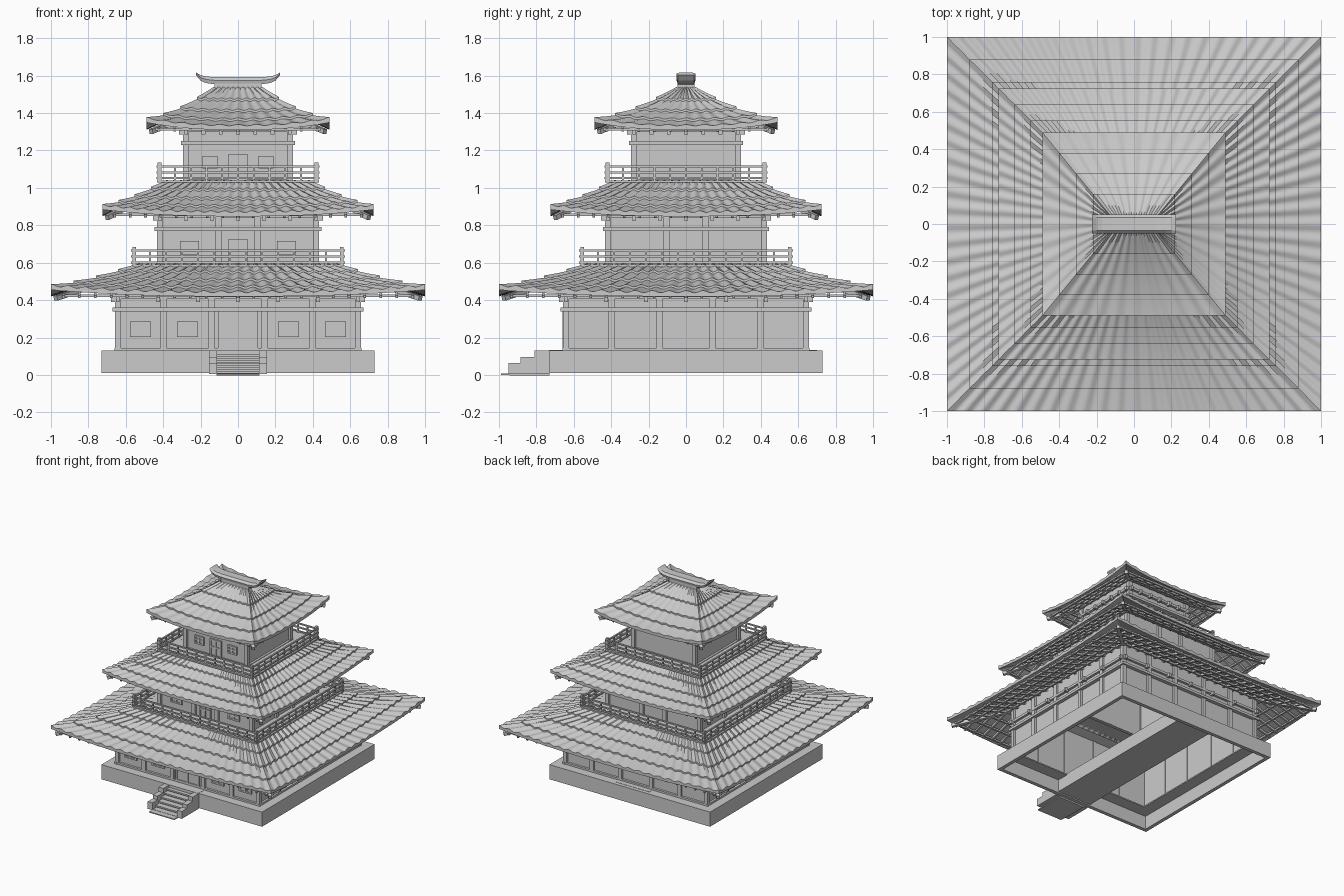
import bpy, bmesh, math
from mathutils import Vector, Matrix

if "Cube" in bpy.data.objects:
    bpy.data.objects.remove(bpy.data.objects["Cube"])

TURN = [Matrix.Rotation(k * math.pi / 2, 4, 'Z') for k in range(4)]


def finish(name, bm, smooth=False):
    bmesh.ops.remove_doubles(bm, verts=bm.verts, dist=0.00005)
    bmesh.ops.recalc_face_normals(bm, faces=bm.faces)
    me = bpy.data.meshes.new(name)
    bm.to_mesh(me)
    bm.free()
    ob = bpy.data.objects.new(name, me)
    bpy.context.collection.objects.link(ob)
    if smooth:
        bpy.ops.object.select_all(action='DESELECT')
        ob.select_set(True)
        bpy.context.view_layer.objects.active = ob
        bpy.ops.object.shade_smooth_by_angle(angle=math.radians(35))
    return ob


def box(bm, x0, x1, y0, y1, z0, z1, m=Matrix()):
    t = Matrix.Translation(((x0 + x1) / 2, (y0 + y1) / 2, (z0 + z1) / 2))
    s = Matrix.Diagonal((x1 - x0, y1 - y0, z1 - z0, 1))
    bmesh.ops.create_cube(bm, size=1, matrix=m @ t @ s)


def beam(bm, p, q, w, h, m=Matrix()):
    p, q = Vector(p), Vector(q)
    r = (q - p).to_track_quat('Y', 'Z').to_matrix().to_4x4()
    s = Matrix.Diagonal((w, (q - p).length, h, 1))
    bmesh.ops.create_cube(bm, size=1, matrix=m @ Matrix.Translation((p + q) / 2) @ r @ s)


def square_ring(bm, r, thick, z0, z1):
    # four mitre-free boxes forming a square frame, outer half width r
    for m in TURN:
        box(bm, -r, r - thick, -r, -r + thick, z0, z1, m)


def roof(name, ro, z0, ax, ay, z1, lift, waves, rows, wall, bend, amp):
    def curve(t):
        return z0 + (z1 - z0) * ((1 - bend) * t + bend * t * t)

    # profile lines: underside, eave lip, then overlapping tile rows
    lip = 0.012
    lines = [(0.9, -0.025, 0), (0.45, -0.025, 0), (0.0, -0.025, 0), (0.0, -0.02, 1), (0.0, 0.0, 1)]
    for k in range(rows):
        for s in (0.33, 0.66, 1.0):
            t = (k + s) / rows
            lines.append((t, -lip * s, 1))
        if k < rows - 1:
            lines.append((t, 0.0, 1))
    bm = bmesh.new()
    n = waves * 6
    for k, m in enumerate(TURN):
        la, da = (ax, ay) if k % 2 == 0 else (ay, ax)
        grid = []
        for t, dz, wavy in lines:
            row = []
            for i in range(n + 1):
                u = 2 * i / n - 1
                z = curve(t) + dz + lift * abs(u) ** 2.5 * (1 - t) ** 1.5
                z += wavy * amp * math.cos(2 * math.pi * waves * i / n)
                x, y = u * (ro + (la - ro) * t), -(ro + (da - ro) * t)
                row.append(bm.verts.new(m @ Vector((x, y, z))))
            grid.append(row)
        for a, b in zip(grid, grid[1:]):
            for i in range(n):
                bm.faces.new((a[i], a[i + 1], b[i + 1], b[i]))
    finish(name + "_tiles", bm, True)

    # rafters, purlins and hip beams below the eaves
    def under(r):
        return curve((ro - r) / (ro - ay)) - 0.033

    bm = bmesh.new()
    end = ro - 0.025
    count = int(2 * ro / 0.085)
    for m in TURN:
        for i in range(count):
            x = -end + 2 * end * (i + 0.5) / count
            r = max(wall, abs(x))
            if end - r > 0.03:
                beam(bm, (x, -r, under(r)), (x, -end, under(end)), 0.014, 0.016, m)
        for f in (0.12, 0.38, 0.65, 0.93):
            r = wall + (end - wall) * f
            beam(bm, (-r, -r, under(r)), (r, -r, under(r)), 0.014, 0.014, m)
        beam(bm, (wall, -wall, under(wall)), (end, -end, under(end) - 0.008), 0.026, 0.026, m)
    finish(name + "_rafters", bm)


def storey(name, r, z0, z1, zbeam, zbracket, posts):
    # open walls with columns, tie beam and small bracket blocks
    bm = bmesh.new()
    square_ring(bm, r - 0.02, 0.01, z0, z1)
    finish(name + "_walls", bm)
    bm = bmesh.new()
    c = r - 0.018
    for m in TURN:
        for p in posts:
            box(bm, p * c - 0.016, p * c + 0.016, -c - 0.016, -c + 0.016, z0, z1, m)
        box(bm, -r - 0.01, r + 0.01, -r - 0.01, -r + 0.02, zbeam - 0.01, zbeam + 0.01, m)
        box(bm, -r, r, -r, -r + 0.02, zbracket, zbracket + 0.02, m)
        box(bm, -r, r, -r + 0.002, -r + 0.02, z0, z0 + 0.015, m)
        for i in range(7):
            x = -c + 2 * c * i / 6
            box(bm, x - 0.01, x + 0.01, -r - 0.02, -r + 0.01, zbracket - 0.015, zbracket + 0.015, m)
    finish(name + "_frame", bm)


def railing(name, r, z, inner):
    bm = bmesh.new()
    square_ring(bm, r + 0.012, r + 0.012 - inner, z - 0.012, z)
    finish(name + "_floor", bm)
    bm = bmesh.new()
    n = round(2 * r / 0.085)
    for m in TURN:
        box(bm, -r - 0.01, -r + 0.01, -r - 0.01, -r + 0.01, z - 0.01, z + 0.095, m)
        for i in range(1, n):
            x = -r + 2 * r * i / n
            box(bm, x - 0.005, x + 0.005, -r - 0.005, -r + 0.005, z, z + 0.075, m)
        for h in (0.012, 0.043, 0.075):
            box(bm, -r - 0.016, r + 0.016, -r - 0.006, -r + 0.006, z + h - 0.005, z + h + 0.005, m)
    finish(name + "_railing", bm)


def opening(name, x, y, z0, w, h):
    # framed panel with a centre bar and inset strips
    bm = bmesh.new()
    box(bm, x - w, x + w, y - 0.006, y + 0.01, z0, z0 + h)
    for s in (-1, 0, 1):
        box(bm, x + s * w - 0.006, x + s * w + 0.006, y - 0.014, y, z0, z0 + h)
    for z in (z0, z0 + h * 0.55, z0 + h):
        box(bm, x - w - 0.006, x + w + 0.006, y - 0.014, y, z - 0.006, z + 0.006)
    finish(name, bm)


# hollow stone base with a rim on top and a walkway beam
bm = bmesh.new()
square_ring(bm, 0.73, 0.03, 0.01, 0.13)
square_ring(bm, 0.73, 0.13, 0.12, 0.13)
finish("base", bm)
bm = bmesh.new()
box(bm, -0.155, 0.155, -0.735, 0.70, 0.02, 0.132)
finish("walkway", bm)

# front stairs between stepped cheeks
bm = bmesh.new()
for i in range(6):
    y = -0.765 - 0.036 * i
    box(bm, -0.116, 0.116, y, -0.73, 0.11 - 0.02 * i - 0.012, 0.11 - 0.02 * i)
    box(bm, -0.116, 0.116, y + 0.012, y + 0.02, max(0, 0.08 - 0.02 * i), 0.105 - 0.02 * i)
box(bm, -0.115, 0.115, -0.99, -0.93, 0, 0.008)
finish("stairs", bm)
bm = bmesh.new()
for s in (-1, 1):
    a, b = sorted((s * 0.112, s * 0.155))
    for y0, y1, z in ((-0.81, -0.73, 0.13), (-0.885, -0.81, 0.095), (-0.95, -0.885, 0.065)):
        box(bm, a, b, y0, y1, 0.005, z)
finish("stair_cheeks", bm)

# three storeys
storey("lower_storey", 0.66, 0.13, 0.53, 0.35, 0.405, (-1, -0.62, -0.22, 0.22, 0.62, 1))
storey("middle_storey", 0.435, 0.57, 0.99, 0.78, 0.84, (-1, -0.25, 0.25, 1))
storey("upper_storey", 0.295, 1.03, 1.40, 1.24, 1.30, (-1, 1))
opening("lower_door", 0, -0.645, 0.145, 0.10, 0.19)
opening("middle_door", 0, -0.42, 0.59, 0.045, 0.13)
opening("upper_door", 0, -0.28, 1.045, 0.045, 0.13)
for s in (-1, 1):
    opening("upper_window", s * 0.15, -0.28, 1.11, 0.035, 0.055)
    opening("middle_window", s * 0.26, -0.42, 0.65, 0.045, 0.06)
    for x in (0.27, 0.52):
        opening("lower_window", s * x, -0.642, 0.21, 0.05, 0.07)

# balconies
railing("middle_balcony", 0.555, 0.59, 0.42)
railing("upper_balcony", 0.42, 1.04, 0.28)

# three curved tile roofs
roof("lower_roof", 1.0, 0.445, 0.52, 0.52, 0.605, 0.035, 22, 4, 0.64, 0.3, 0.006)
roof("middle_roof", 0.725, 0.873, 0.38, 0.38, 1.05, 0.036, 20, 4, 0.42, 0.3, 0.005)
roof("upper_roof", 0.49, 1.335, 0.13, 0.05, 1.548, 0.04, 10, 4, 0.28, 0.45, 0.004)

# upswept ridge on a small neck
bm = bmesh.new()
half = [(0.0, 1.553, 1.592), (0.12, 1.553, 1.592), (0.17, 1.56, 1.595),
        (0.20, 1.573, 1.602), (0.225, 1.603, 1.617)]
rings = []
for x, zb, zt in [(-x, a, b) for x, a, b in half[:0:-1]] + half:
    zm = zb + (zt - zb) * 0.55
    pts = [(-0.044, zb), (0.044, zb), (0.05, zm), (0.034, zt), (-0.034, zt), (-0.05, zm)]
    rings.append([bm.verts.new((x, y, z)) for y, z in pts])
for a, b in zip(rings, rings[1:]):
    for i in range(6):
        j = (i + 1) % 6
        bm.faces.new((a[i], a[j], b[j], b[i]))
bm.faces.new(rings[0])
bm.faces.new(rings[-1])
finish("ridge", bm)
bm = bmesh.new()
box(bm, -0.125, 0.125, -0.045, 0.045, 1.53, 1.56)
finish("ridge_neck", bm)
